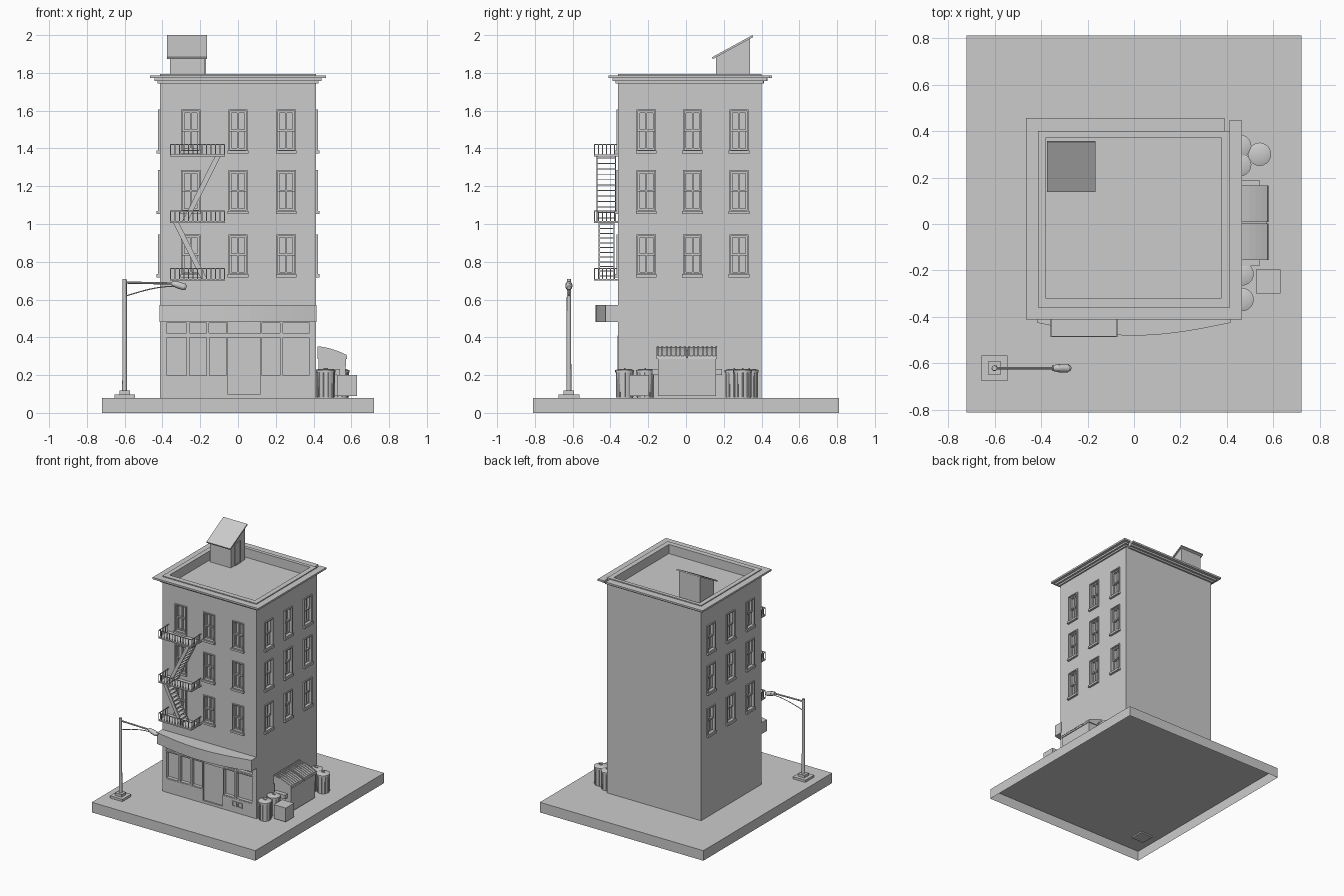
import bpy, bmesh, math
from mathutils import Matrix, Vector

if "Cube" in bpy.data.objects:
    bpy.data.objects.remove(bpy.data.objects["Cube"])


def finish(name, bm, smooth=False):
    bmesh.ops.recalc_face_normals(bm, faces=bm.faces)
    me = bpy.data.meshes.new(name)
    bm.to_mesh(me)
    bm.free()
    ob = bpy.data.objects.new(name, me)
    bpy.context.collection.objects.link(ob)
    if smooth:
        bpy.ops.object.select_all(action='DESELECT')
        bpy.context.view_layer.objects.active = ob
        ob.select_set(True)
        bpy.ops.object.shade_smooth_by_angle(angle=math.radians(35))
    return ob


def box(bm, x0, x1, y0, y1, z0, z1, m=Matrix()):
    loc = Matrix.Translation(((x0 + x1) / 2, (y0 + y1) / 2, (z0 + z1) / 2))
    size = Matrix.Diagonal((x1 - x0, y1 - y0, z1 - z0, 1))
    bmesh.ops.create_cube(bm, size=1, matrix=m @ loc @ size)


def boxes(name, items, m=Matrix()):
    bm = bmesh.new()
    for it in items:
        box(bm, *it, m)
    return finish(name, bm)


def rod(bm, a, b, r, r2=None, sides=16):
    a, b = Vector(a), Vector(b)
    d = b - a
    m = Matrix.Translation((a + b) / 2) @ d.to_track_quat('Z', 'Y').to_matrix().to_4x4()
    bmesh.ops.create_cone(bm, cap_ends=True, segments=sides, radius1=r,
                          radius2=r if r2 is None else r2, depth=d.length, matrix=m)


def prism(bm, pts, vec):
    f = bm.faces.new([bm.verts.new(p) for p in pts])
    ext = bmesh.ops.extrude_face_region(bm, geom=[f], use_keep_orig=True)
    bmesh.ops.translate(bm, vec=vec, verts=[v for v in ext['geom'] if isinstance(v, bmesh.types.BMVert)])


def frame(x0, x1, z0, z1, t, y0, y1):
    return [(x0, x0 + t, y0, y1, z0, z1), (x1 - t, x1, y0, y1, z0, z1),
            (x0 + t, x1 - t, y0, y1, z0, z0 + t), (x0 + t, x1 - t, y0, y1, z1 - t, z1)]


def open_bottom(ob, z):
    bm = bmesh.new()
    bm.from_mesh(ob.data)
    low = [f for f in bm.faces if f.normal.z < -.9 and abs(f.calc_center_median().z - z) < .002]
    bmesh.ops.delete(bm, geom=low, context='FACES')
    bm.to_mesh(ob.data)
    bm.free()


# ground slab, hollow underneath, and main building block
open_bottom(boxes("ground_slab", [(-.72, .72, -.81, .81, 0, .08)]), 0)
XW, YF, YB, TOP = .414, -.36, .40, 1.793
building = boxes("building", [(-XW, XW, YF, YB, .08, TOP)])

# facades: matrix, window centres along the wall
facades = {"front": (Matrix.Translation((0, YF, 0)), (-.25, 0, .255)),
           "right": (Matrix.Translation((XW, 0, 0)) @ Matrix.Rotation(math.pi / 2, 4, 'Z'), (-.21, .035, .28)),
           "left": (Matrix.Translation((-XW, 0, 0)) @ Matrix.Rotation(-math.pi / 2, 4, 'Z'), (.21, -.035, -.28))}
floors = ((.73, .945), (1.065, 1.285), (1.385, 1.605))

# recesses: windows, storefront and roof tray
cut = bmesh.new()
box(cut, -.378, .375, -.32, .372, 1.72, 1.9)
box(cut, -.385, .385, YF - .05, YF + .025, .10, .50)
for side, (m, centres) in facades.items():
    for c in centres:
        for z0, z1 in floors:
            box(cut, c - .045, c + .045, -.05, .025, z0, z1 - .005, m)
cutter = finish("recess_cutter", cut)
cutter.hide_render = True
mod = building.modifiers.new("recesses", 'BOOLEAN')
mod.object = cutter
mod.solver = 'EXACT'
bpy.context.view_layer.update()
building.data = bpy.data.meshes.new_from_object(building.evaluated_get(bpy.context.evaluated_depsgraph_get()))
building.modifiers.clear()
bpy.data.objects.remove(cutter)
open_bottom(building, .08)

# sash windows with surround and sill
for side, (m, centres) in facades.items():
    parts = []
    for c in centres:
        for z0, z1 in floors:
            mid = (z0 + z1) / 2
            parts += frame(c - .051, c + .051, z0, z1, .008, -.009, .025)
            parts += frame(c - .043, c + .043, mid - .004, z1 - .008, .009, .006, .025)
            parts += frame(c - .043, c + .043, z0 + .008, mid + .006, .009, .014, .025)
            parts.append((c - .004, c + .004, .010, .025, z0 + .01, z1 - .01))
            parts.append((c - .055, c + .055, -.018, .01, z0 - .012, z0 + .004))
    boxes(side + "_windows", parts, m)

# stepped cornice: lengths stop short at the back right corner
cornice = []
for off, z0, z1 in ((.012, 1.745, 1.758), (.028, 1.758, 1.772), (.051, 1.772, 1.786)):
    cornice += [(-XW - off, XW + off, YF - off, YF + .005, z0, z1),
                (-XW - off, -XW + .005, YF, YB + off, z0, z1),
                (XW - .005, XW + off, YF, YB + off * .9, z0, z1),
                (-XW - off, .39, YB - .005, YB + off * 1.1, z0, z1)]
boxes("cornice", cornice)

# roof stair house with sloping roof and door
bm = bmesh.new()
prism(bm, [(-.36, .16, 1.71), (-.36, .34, 1.71), (-.36, .34, 1.985), (-.36, .16, 1.885)], (.185, 0, 0))
prism(bm, [(-.375, .142, 1.873), (-.375, .356, 1.99), (-.375, .352, 2.0), (-.375, .138, 1.883)], (.21, 0, 0))
finish("stair_house", bm)
boxes("stair_house_door", frame(-.0375, .0375, 1.72, 1.895, .007, -.006, .002) + [(-.03, .03, -.002, .002, 1.72, 1.89)],
      Matrix.Translation((-.175, .2425, 0)) @ Matrix.Rotation(math.pi / 2, 4, 'Z'))

# bowed shop sign
bm = bmesh.new()
arc = [(-.415 + .83 * i / 12, -.425 - .055 * math.sin(math.pi * i / 12), .48) for i in range(13)]
prism(bm, [(-.415, YF + .01, .48)] + arc + [(.415, YF + .01, .48)], (0, 0, .09))
finish("shop_sign", bm)

# storefront: low panels, panes, transoms and flush central door
y, b = YF, YF + .025
shop = [(-.385, -.055, y - .004, b, .09, .19), (.12, .385, y - .004, b, .09, .19),
        (-.385, .385, y + .002, b, .40, .42)]
for x0, x1 in ((-.385, -.265), (-.265, -.16), (-.16, -.055), (.12, .23), (.23, .385)):
    shop += frame(x0, x1, .19, .41, .008, y - .002, b)
    shop += frame(x0, x1, .415, .482, .007, y, b)
shop.append((-.055, .12, y + .012, b, .09, .482))
for x0 in (.205, .255):
    shop += frame(x0, x0 + .04, .13, .17, .006, y - .01, y)
boxes("storefront", shop)

# fire escape platforms with railings
X0, X1, Y0 = -.36, -.07, -.487
for n, z in enumerate((.70, 1.005, 1.358)):
    h = z + .066
    t = .005
    parts = [(X0, X1, Y0, YF, z, z + .010), (X0, X1, Y0, Y0 + t, h - t, h),
             (X0, X0 + t, Y0, YF, h - t, h), (X1 - t, X1, Y0, YF, h - t, h)]
    for i in range(13):
        x = X0 + (X1 - X0 - .004) * i / 12
        parts.append((x, x + .004, Y0, Y0 + .004, z, h))
    for i in range(1, 6):
        yy = Y0 + (YF - Y0) * i / 6
        parts += [(X0, X0 + .004, yy, yy + .004, z, h), (X1 - .004, X1, yy, yy + .004, z, h)]
    boxes("fire_escape_platform_%d" % (n + 1), parts)

# fire escape stairs
for n, (xa, za, xb, zb, ya, yb) in enumerate(((-.18, .71, -.33, 1.01, -.462, -.378),
                                             (-.28, 1.015, -.105, 1.362, -.475, -.37))):
    bm = bmesh.new()
    for yy in (ya, yb - .006):
        prism(bm, [(xa - .015, yy, za), (xa + .015, yy, za), (xb + .015, yy, zb), (xb - .015, yy, zb)], (0, .006, 0))
    for i in range(12):
        k = (i + .5) / 12
        x, z = xa + (xb - xa) * k, za + (zb - za) * k
        box(bm, x - .015, x + .015, ya + .004, yb - .004, z, z + .005)
    finish("fire_escape_stair_%d" % (n + 1), bm)

# street lamp
LX, LY = -.60, -.62
boxes("lamp_base", [(LX - .055, LX + .055, LY - .055, LY + .055, .07, .098),
                    (LX - .028, LX + .028, LY - .028, LY + .028, .098, .118)])
bm = bmesh.new()
rod(bm, (LX, LY, .11), (LX, LY, .71), .013, .011)
rod(bm, (LX, LY, .69), (-.345, LY, .685), .006, sides=10)
path = [(LX + .01 + .25 * i / 6, LY, .62 + .05 * math.sin(math.pi / 2 * i / 6)) for i in range(7)]
for a, c in zip(path, path[1:]):
    rod(bm, a, c, .003, sides=8)
finish("lamp_post", bm, True)
bm = bmesh.new()
rod(bm, (-.35, LY, .686), (-.325, LY, .679), .012, .017, 12)
rod(bm, (-.325, LY, .679), (-.285, LY, .667), .018, .018, 12)
rod(bm, (-.285, LY, .667), (-.273, LY, .663), .018, .011, 12)
finish("lamp_head", bm, True)

# dustbins with ribs, flat lid and handle
for n, (x, yy) in enumerate(((.465, -.215), (.465, -.325), (.455, .335), (.455, .255), (.54, .30))):
    bm = bmesh.new()
    rod(bm, (x, yy, .08), (x, yy, .218), .044, .046, 20)
    rod(bm, (x, yy, .214), (x, yy, .226), .05, sides=20)
    rod(bm, (x, yy, .226), (x, yy, .233), .049, .03, 20)
    box(bm, x - .012, x + .012, yy - .004, yy + .004, .23, .238)
    for i in range(10):
        a = i * math.tau / 10
        dx, dy = .045 * math.cos(a), .045 * math.sin(a)
        rod(bm, (x + dx, yy + dy, .085), (x + dx, yy + dy, .214), .004, sides=6)
    finish("dustbin_%d" % (n + 1), bm, True)

# carton beside the bins
boxes("carton", [(.525, .63, -.30, -.195, .09, .20)])

# skip with curved ribbed double lid
bm = bmesh.new()
prism(bm, [(.425, -.148, .09), (.565, -.148, .09), (.572, -.148, .29), (.425, -.148, .33)], (0, .306, 0))
box(bm, .44, .54, -.18, .19, .20, .232)
finish("skip_body", bm)
curve = [(.42 + .155 * i / 6, .352 - .045 * (i / 6) ** 1.7) for i in range(7)]
bm = bmesh.new()
for ya, yb, rise in [(-.155, .003, -.006), (.008, .165, -.006)] + [(-.153 + i * .0238, -.145 + i * .0238, 0) for i in range(14)]:
    prism(bm, [(x, ya, z + rise) for x, z in curve] + [(.578, ya, .285), (.42, ya, .285)], (0, yb - ya, 0))
finish("skip_lid", bm)
